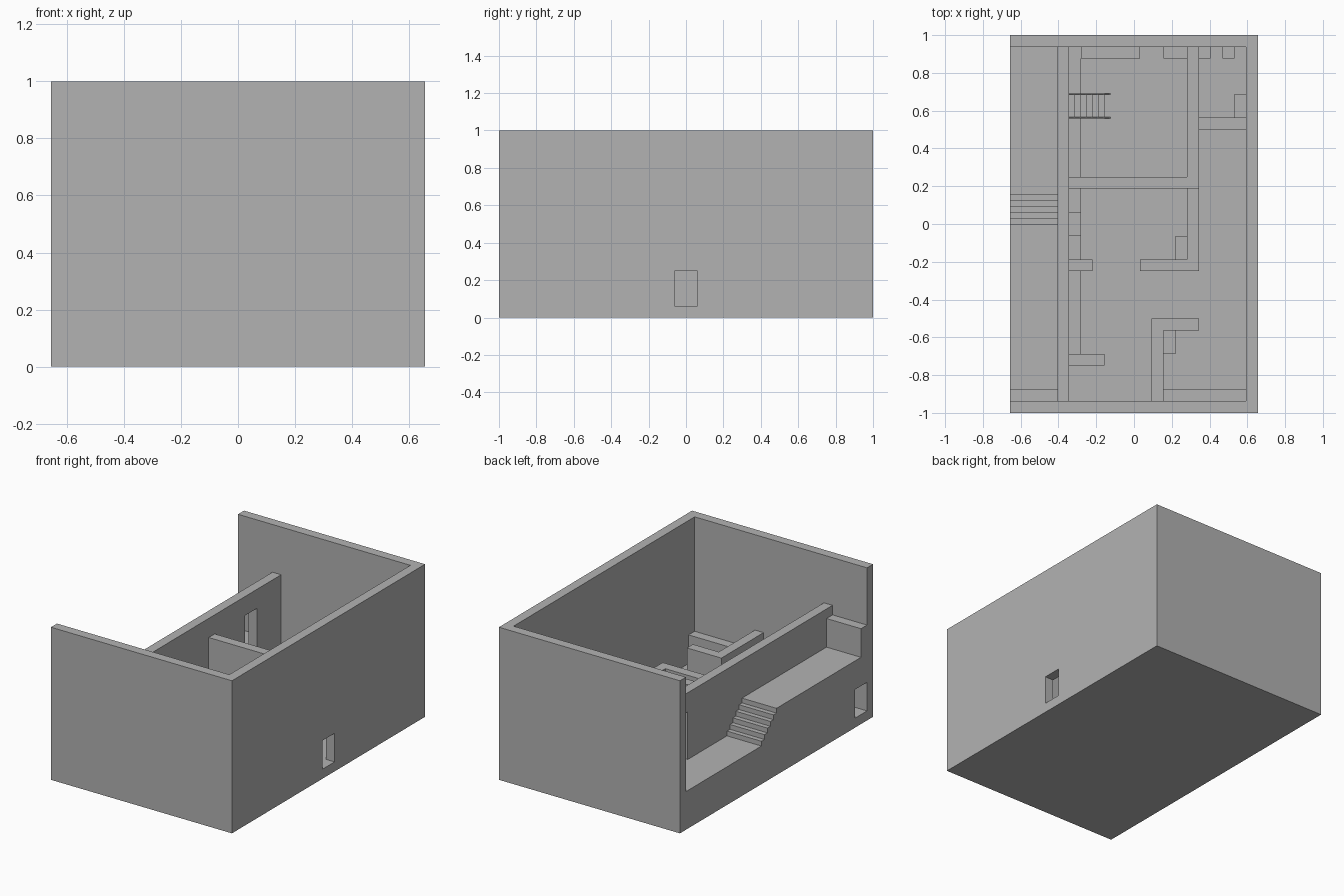
import bpy
import bmesh
from mathutils import Vector

if "Cube" in bpy.data.objects:
    bpy.data.objects.remove(bpy.data.objects["Cube"], do_unlink=True)

CELL = 1 / 16                       # building module
WIDTH, LENGTH, HEIGHT = 21, 32, 16  # in modules
FLOOR = 1
LOW_WALL, MID_WALL, TALL_WALL = 6, 9, 11

grey = bpy.data.materials.new("plain_grey")
grey.use_nodes = True
tone = (0.448, 0.448, 0.448, 1)
grey.diffuse_color = tone
grey.node_tree.nodes["Principled BSDF"].inputs["Base Color"].default_value = tone


def prism(name, outline, axis, start, end):
    """Extrude an outline along an axis; coordinates are in modules."""
    bm = bmesh.new()
    verts = []
    for a, b in outline:
        p = [a, b]
        p.insert("xyz".index(axis), start)
        verts.append(bm.verts.new(p))
    face = bm.faces.new(verts)
    moved = bmesh.ops.extrude_face_region(bm, geom=[face])["geom"]
    shift = Vector([end - start if c == axis else 0 for c in "xyz"])
    bmesh.ops.translate(bm, vec=shift, verts=[v for v in moved if isinstance(v, bmesh.types.BMVert)])
    for v in bm.verts:
        v.co = (v.co - Vector((WIDTH / 2, LENGTH / 2, 0))) * CELL
    bmesh.ops.recalc_face_normals(bm, faces=bm.faces)
    mesh = bpy.data.meshes.new(name)
    bm.to_mesh(mesh)
    bm.free()
    mesh.materials.append(grey)
    obj = bpy.data.objects.new(name, mesh)
    bpy.context.collection.objects.link(obj)
    return obj


def box(name, x, y, top, bottom=FLOOR):
    (a, b), (c, d) = x, y
    return prism(name, [(a, c), (b, c), (b, d), (a, d)], "z", bottom, top)


def cut(x, y, z, *targets):
    """Cut a box-shaped opening through each target."""
    cutter = box("opening_cutter", x, y, z[1], z[0])
    cutter.hide_render = True
    for obj in targets:
        mod = obj.modifiers.new("opening", "BOOLEAN")
        mod.operation, mod.solver, mod.object = "DIFFERENCE", "EXACT", cutter
        bpy.context.view_layer.objects.active = obj
        bpy.ops.object.modifier_apply(modifier=mod.name)
    bpy.data.objects.remove(cutter, do_unlink=True)


def steps(across, height, count, run_step, rise_step):
    """Outline points of a flight of stairs, riser first."""
    points = [(across, height)]
    for _ in range(count):
        height += rise_step
        points.append((across, height))
        across += run_step
        points.append((across, height))
    return points


# Ground slab and tall outer walls, open on one long side
E, N = WIDTH - 1, LENGTH - 1
box("ground_slab", (0, WIDTH), (0, LENGTH), FLOOR, 0)
outer = prism("outer_walls", [(0, 0), (WIDTH, 0), (WIDTH, LENGTH), (0, LENGTH),
                              (0, N), (E, N), (E, 1), (0, 1)], "z", FLOOR, HEIGHT)

# Raised walkway with outdoor stairs and an end parapet
flight = steps(18.5, 4, 6, -0.5, 0.5)[:-1]
walkway = prism("raised_walkway", [(1, FLOOR), (N, FLOOR), (N, 4)] + flight
                + [(2, 7), (2, 10), (1, 10)], "x", 0, 4)
divider = box("walkway_wall", (4, 5), (1, N), TALL_WALL)

# Doorways: side door, upper walkway door, lower passage
cut((E - 1, WIDTH + 1), (15, 17), (0.5, 4), outer)
cut((3, 5.5), (25, 27), (4, 9), divider)
cut((-1, 5.5), (0.5, 3), (0.5, 4), walkway, divider)

# Indoor stairs with thin side boards
treads = steps(8, FLOOR, 6, -0.5, 0.5)
prism("indoor_stairs", treads + [(5, FLOOR)], "y", 25, 27)
for side, y in (("front", 25), ("back", 27)):
    prism(side + "_stair_board", [(5, FLOOR), (8.5, FLOOR), (5, 4.5)],
          "y", y - 0.05, y + 0.05)

# Room partitions
prism("hall_partition", [(5, 19), (16, 19), (16, N), (15, N), (15, 20), (5, 20)],
      "z", FLOOR, MID_WALL)
prism("middle_partition", [(11, 12), (16, 12), (16, 19), (15, 19), (15, 13), (11, 13)],
      "z", FLOOR, LOW_WALL)
prism("corner_partition", [(12, 1), (13, 1), (13, 7), (16, 7), (16, 8), (12, 8)],
      "z", FLOOR, LOW_WALL)
box("back_room_partition", (16, E), (24, 25), LOW_WALL)
box("middle_stub_wall", (5, 7), (12, 13), LOW_WALL)
box("entry_stub_wall", (5, 8), (4, 5), LOW_WALL)

# Benches, counters and cabinets along the walls
for name, x, y, top in (
    ("hall_bench_front", (5, 6), (20, 25), 2),
    ("hall_bench_back", (5, 6), (27, N), 2),
    ("hall_counter", (6, 11), (30, N), 3),
    ("hall_cabinet", (13, 15), (30, N), 3),
    ("back_room_cabinet", (16, 17), (30, N), 3),
    ("back_room_stool", (18, 19), (30, N), 2),
    ("back_room_chest", (19, E), (25, 27), 2),
    ("middle_bench_front", (5, 6), (13, 15), 2),
    ("middle_cabinet", (5, 6), (15, 17), 3),
    ("middle_bench_back", (5, 6), (17, 19), 2),
    ("middle_chest", (14, 15), (13, 15), 2),
    ("front_bench", (5, 6), (5, 12), 2),
    ("corner_chest", (13, 14), (5, 7), 2),
    ("corner_counter", (13, E), (1, 2), 4),
):
    box(name, x, y, top)
